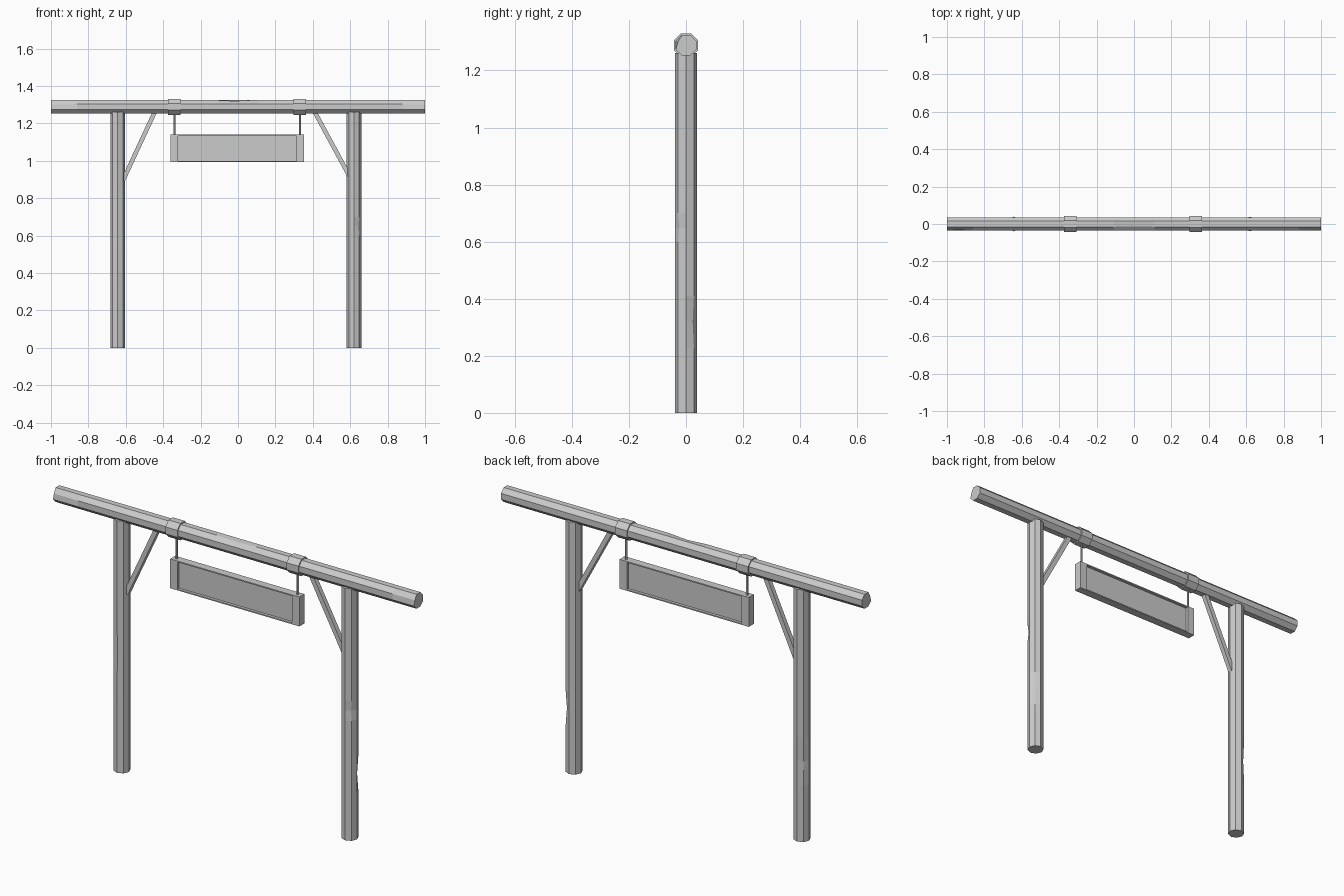
import bpy, bmesh, math
from mathutils import Vector, Matrix

cube = bpy.data.objects.get("Cube")
if cube:
    bpy.data.objects.remove(cube)

grey = bpy.data.materials.new("plain grey")
grey.use_nodes = True
colour = (0.6, 0.6, 0.6, 1)
grey.diffuse_color = colour
grey.node_tree.nodes["Principled BSDF"].inputs["Base Color"].default_value = colour


def finish(name, bm, matrix=Matrix()):
    bmesh.ops.recalc_face_normals(bm, faces=bm.faces)
    mesh = bpy.data.meshes.new(name)
    bm.to_mesh(mesh)
    bm.free()
    mesh.materials.append(grey)
    obj = bpy.data.objects.new(name, mesh)
    obj.matrix_world = matrix
    bpy.context.collection.objects.link(obj)
    return obj


def log(name, start, end, radius, sides=8, turn=0.0, chips=()):
    """Faceted pole; each chip is (distance, half length, corner, depth)."""
    start, end = Vector(start), Vector(end)
    length = (end - start).length
    stops = {0.0, length}
    for at, half, corner, depth in chips:
        stops |= {min(max(p, 0.0), length) for p in (at - half, at, at + half)}
    bm = bmesh.new()
    rings = []
    for z in sorted(stops):
        ring = []
        for i in range(sides):
            cut = sum(d * max(0, 1 - abs(z - at) / half)
                      for at, half, corner, d in chips if corner == i)
            angle = math.tau * (i + turn) / sides
            r = radius - cut
            ring.append(bm.verts.new((r * math.cos(angle), r * math.sin(angle), z)))
        rings.append(ring)
    for low, high in zip(rings, rings[1:]):
        for i in range(sides):
            j = (i + 1) % sides
            bm.faces.new((low[i], low[j], high[j], high[i]))
    bm.faces.new(rings[0][::-1])
    bm.faces.new(rings[-1])
    # Local z follows the pole, local y stays as close to world y as possible
    along = (end - start).normalized()
    side = Vector((0, 1, 0))
    across = side.cross(along)
    turn_matrix = Matrix((across, side, along)).transposed().to_4x4()
    return finish(name, bm, Matrix.Translation(start) @ turn_matrix)


def box(name, centre, size):
    bm = bmesh.new()
    bmesh.ops.create_cube(bm, size=1)
    bmesh.ops.scale(bm, vec=size, verts=bm.verts)
    return finish(name, bm, Matrix.Translation(centre))


# Crossbeam with worn corners
BEAM_Z = 1.288
log("crossbeam", (-1, 0, BEAM_Z), (1, 0, BEAM_Z), 0.039, turn=0.5,
    chips=[(1.0, 0.11, 4, 0.006), (0, 0.14, 5, 0.008), (2, 0.12, 5, 0.008)])

# Posts
log("right_post", (-0.643, 0, 0), (-0.643, 0, 1.262), 0.039,
    chips=[(0.6, 0.24, 6, 0.003), (0.4, 0.12, 3, 0.005)])
log("left_post", (0.62, 0, 0), (0.62, 0, 1.262), 0.039,
    chips=[(0.65, 0.05, 7, 0.006), (0.32, 0.09, 1, 0.006)])

# Diagonal braces
log("right_brace", (-0.615, 0, 0.895), (-0.443, 0, 1.265), 0.0165, sides=4, turn=0.5)
log("left_brace", (0.6, 0, 0.91), (0.408, 0, 1.265), 0.0165, sides=4, turn=0.5)

# Collars and hanging rods
for side, x in (("right", -0.34), ("left", 0.331)):
    log(side + "_collar", (x - 0.033, 0, BEAM_Z), (x + 0.033, 0, BEAM_Z),
        0.0455, turn=0.5)
    log(side + "_hanging_rod", (x, 0, 1.13), (x, 0, 1.26), 0.006, sides=6)

# Hanging board: recessed panel inside a frame
MID, BOARD_Z = -0.004, 1.066
box("board_panel", (MID, 0, BOARD_Z), (0.65, 0.012, 0.14))
for name, sign in (("right", -1), ("left", 1)):
    box(name + "_board_end", (MID + sign * 0.338, 0, BOARD_Z), (0.04, 0.04, 0.147))
for name, sign in (("bottom", -1), ("top", 1)):
    box(name + "_board_rail", (MID, 0, BOARD_Z + sign * 0.0705), (0.64, 0.04, 0.006))
